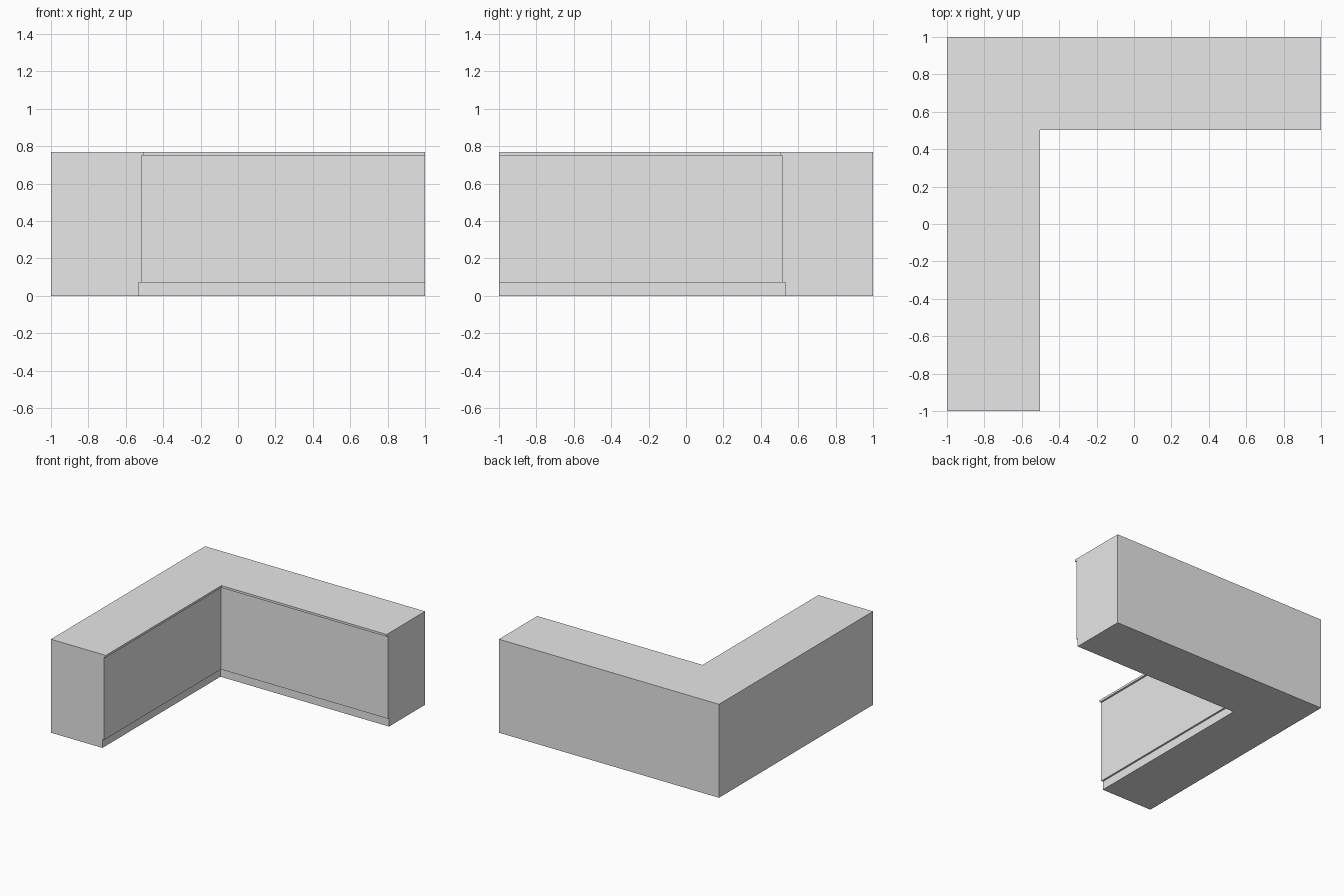
import bpy
import bmesh

cube = bpy.data.objects.get("Cube")
if cube:
    bpy.data.objects.remove(cube, do_unlink=True)

GREY = (0.8, 0.8, 0.8, 1.0)
mat = bpy.data.materials.new("light grey")
mat.use_nodes = True
mat.diffuse_color = GREY
mat.node_tree.nodes["Principled BSDF"].inputs["Base Color"].default_value = GREY

# Inner-side profile: (distance of the inner face from centre, height),
# from recessed plinth through the body to the overhanging top
PROFILE = [(0.532, 0), (0.532, 0.07), (0.517, 0.07),
           (0.517, 0.75), (0.502, 0.75), (0.502, 0.768)]
HEIGHT = PROFILE[-1][1]


def section(bm, place):
    """Closed cross-section: inner profile plus the flat outer wall."""
    points = PROFILE + [(1, HEIGHT), (1, 0)]
    return [bm.verts.new(place(d, z)) for d, z in points]


# L-shaped counter: one profile swept along two arms with a mitred corner
bm = bmesh.new()
rings = [
    section(bm, lambda d, z: (-d, -1, z)),
    section(bm, lambda d, z: (-d, d, z)),
    section(bm, lambda d, z: (1, d, z)),
]
for a, b in zip(rings, rings[1:]):
    for i in range(len(a)):
        j = (i + 1) % len(a)
        bm.faces.new((a[i], a[j], b[j], b[i]))
bm.faces.new(rings[0])
bm.faces.new(reversed(rings[-1]))
bmesh.ops.recalc_face_normals(bm, faces=bm.faces)

mesh = bpy.data.meshes.new("corner_counter")
bm.to_mesh(mesh)
bm.free()
mesh.materials.append(mat)
counter = bpy.data.objects.new("corner_counter", mesh)
bpy.context.collection.objects.link(counter)
